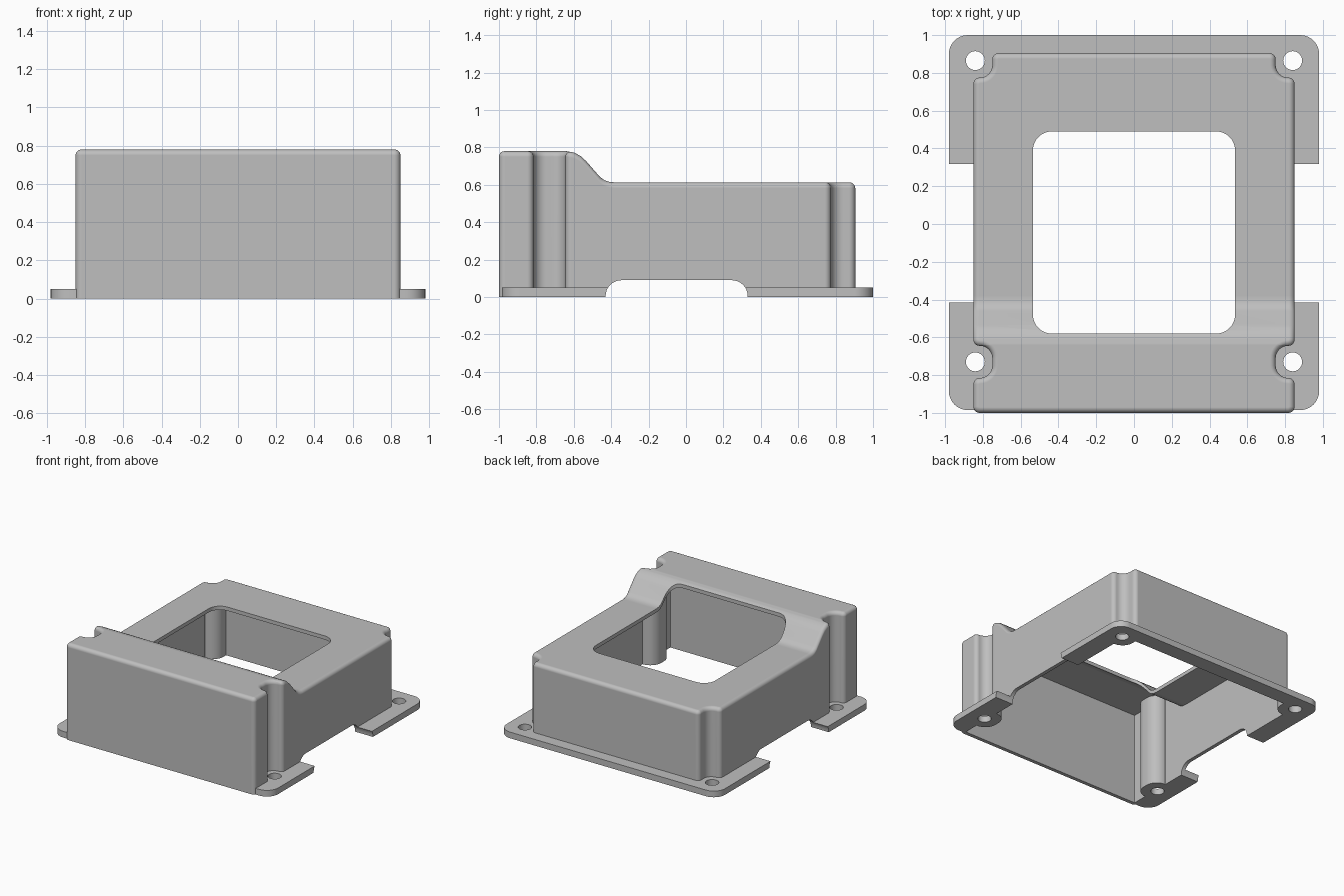
import bpy
import bmesh
from math import pi, sin, cos, radians
from mathutils import Vector, Matrix

old = bpy.data.objects.get("Cube")
if old:
    bpy.data.objects.remove(old, do_unlink=True)

WALL = 0.03
FILLET = 0.03
# Height of the lid along y: high front, S-shaped ramp, low back
RAMP = [(-0.64, 0.78), (-0.60, 0.773), (-0.565, 0.755), (-0.535, 0.728),
        (-0.46, 0.642), (-0.435, 0.624), (-0.41, 0.616), (-0.38, 0.613)]


def lid_height(y):
    if y <= RAMP[0][0]:
        return RAMP[0][1]
    for (y0, z0), (y1, z1) in zip(RAMP, RAMP[1:]):
        if y <= y1:
            return z0 + (z1 - z0) * (y - y0) / (y1 - y0)
    return RAMP[-1][1]


def rounded(corners, steps=8):
    """Round every right-angled corner (x, y, radius) of an outline."""
    pts = []
    for i, (x, y, r) in enumerate(corners):
        p = Vector((x, y))
        if r == 0:
            pts.append(p)
            continue
        a = (Vector(corners[i - 1][:2]) - p).normalized()
        b = (Vector(corners[(i + 1) % len(corners)][:2]) - p).normalized()
        for k in range(steps + 1):
            t = pi / 2 * k / steps
            pts.append(p + (a + b) * r - (b * cos(t) + a * sin(t)) * r)
    return pts


def rect(x0, x1, y0, y1, r_low, r_high):
    return rounded([(x0, y0, r_low), (x1, y0, r_low), (x1, y1, r_high), (x0, y1, r_high)])


def inset(pts, d):
    """Move a counter-clockwise outline inwards by d."""
    out = []
    for i, p in enumerate(pts):
        a = (p - pts[i - 1]).normalized()
        b = (pts[(i + 1) % len(pts)] - p).normalized()
        na, nb = Vector((-a.y, a.x)), Vector((-b.y, b.x))
        out.append(p + (na + nb) * d / (1 + na.dot(nb)))
    return out


def loft(name, rings, ramped=False, matrix=None):
    """Closed solid through rings (outline, z), optionally following the lid."""
    bm = bmesh.new()
    rows = [[bm.verts.new((p.x, p.y, z)) for p in pts] for pts, z in rings]
    n = len(rows[0])
    for low, high in zip(rows, rows[1:]):
        for i in range(n):
            j = (i + 1) % n
            bm.faces.new((low[i], low[j], high[j], high[i]))
    bm.faces.new(rows[0][::-1])
    bm.faces.new(rows[-1])
    if ramped:
        for y, _ in RAMP:
            bmesh.ops.bisect_plane(bm, geom=bm.verts[:] + bm.edges[:] + bm.faces[:],
                                   dist=1e-5, plane_co=(0, y, 0), plane_no=(0, 1, 0))
        for v in bm.verts:
            if v.co.z > 0.5:
                v.co.z += lid_height(v.co.y) - 1
    if matrix:
        bm.transform(matrix)
    bmesh.ops.recalc_face_normals(bm, faces=bm.faces[:])
    mesh = bpy.data.meshes.new(name)
    bm.to_mesh(mesh)
    bm.free()
    obj = bpy.data.objects.new(name, mesh)
    bpy.context.collection.objects.link(obj)
    return obj


def combine(target, other, operation):
    mod = target.modifiers.new(operation, "BOOLEAN")
    mod.operation, mod.solver, mod.object = operation, "EXACT", other
    bpy.context.view_layer.objects.active = target
    bpy.ops.object.modifier_apply(modifier=mod.name)
    bpy.data.objects.remove(other, do_unlink=True)


# Body outline with screw recesses in the sides and back corners
half = [(0.85, -1.0, 0.033), (0.85, -0.815, 0.033), (0.75, -0.815, 0.066),
        (0.75, -0.645, 0.066), (0.85, -0.645, 0.033), (0.85, 0.775, 0.033),
        (0.75, 0.775, 0.066), (0.75, 0.905, 0.033)]
outline = rounded(half + [(-x, y, r) for x, y, r in reversed(half)])

# Outer shell with a rounded upper edge
rings = [(outline, 0)]
for k in range(6):
    t = pi / 2 * k / 5
    rings.append((inset(outline, FILLET * (1 - cos(t))), 1 - FILLET * (1 - sin(t))))
housing = loft("housing", rings, ramped=True)

# Mounting flange
flange = loft("flange", [(rect(-0.98, 0.98, -0.985, 1.0, 0.1, 0.1), z) for z in (0, 0.05)])
combine(housing, flange, "UNION")

# Hollow interior, open below
inner = inset(outline, WALL)
cavity = loft("cavity_cutter", [(inner, -0.1), (inner, 1 - WALL)], ramped=True)
combine(housing, cavity, "DIFFERENCE")

# Large window through the lid
window = rect(-0.535, 0.535, -0.58, 0.49, 0.1, 0.1)
combine(housing, loft("window_cutter", [(window, 0.3), (window, 1.2)]), "DIFFERENCE")

# Arched cable opening through both sides and the flange
arch = rect(-0.43, 0.33, -0.1, 0.09, 0, 0.085)
turn = Matrix(((0, 0, 1, 0), (1, 0, 0, 0), (0, 1, 0, 0), (0, 0, 0, 1)))
combine(housing, loft("arch_cutter", [(arch, -1.2), (arch, 1.2)], matrix=turn), "DIFFERENCE")

# Screw holes
for x in (-0.84, 0.84):
    for y in (-0.73, 0.865):
        ring = [Vector((x + 0.05 * cos(k * pi / 16), y + 0.05 * sin(k * pi / 16)))
                for k in range(32)]
        combine(housing, loft("screw_cutter", [(ring, -0.1), (ring, 0.1)]), "DIFFERENCE")

# Material and shading
grey = bpy.data.materials.new("light grey")
grey.use_nodes = True
colour = (0.52, 0.52, 0.52, 1)
grey.diffuse_color = colour
grey.node_tree.nodes["Principled BSDF"].inputs["Base Color"].default_value = colour
housing.data.materials.clear()
housing.data.materials.append(grey)
bpy.ops.object.select_all(action="DESELECT")
housing.select_set(True)
bpy.context.view_layer.objects.active = housing
bpy.ops.object.shade_smooth_by_angle(angle=radians(30))
weighted = housing.modifiers.new("even shading", "WEIGHTED_NORMAL")
weighted.keep_sharp = True
